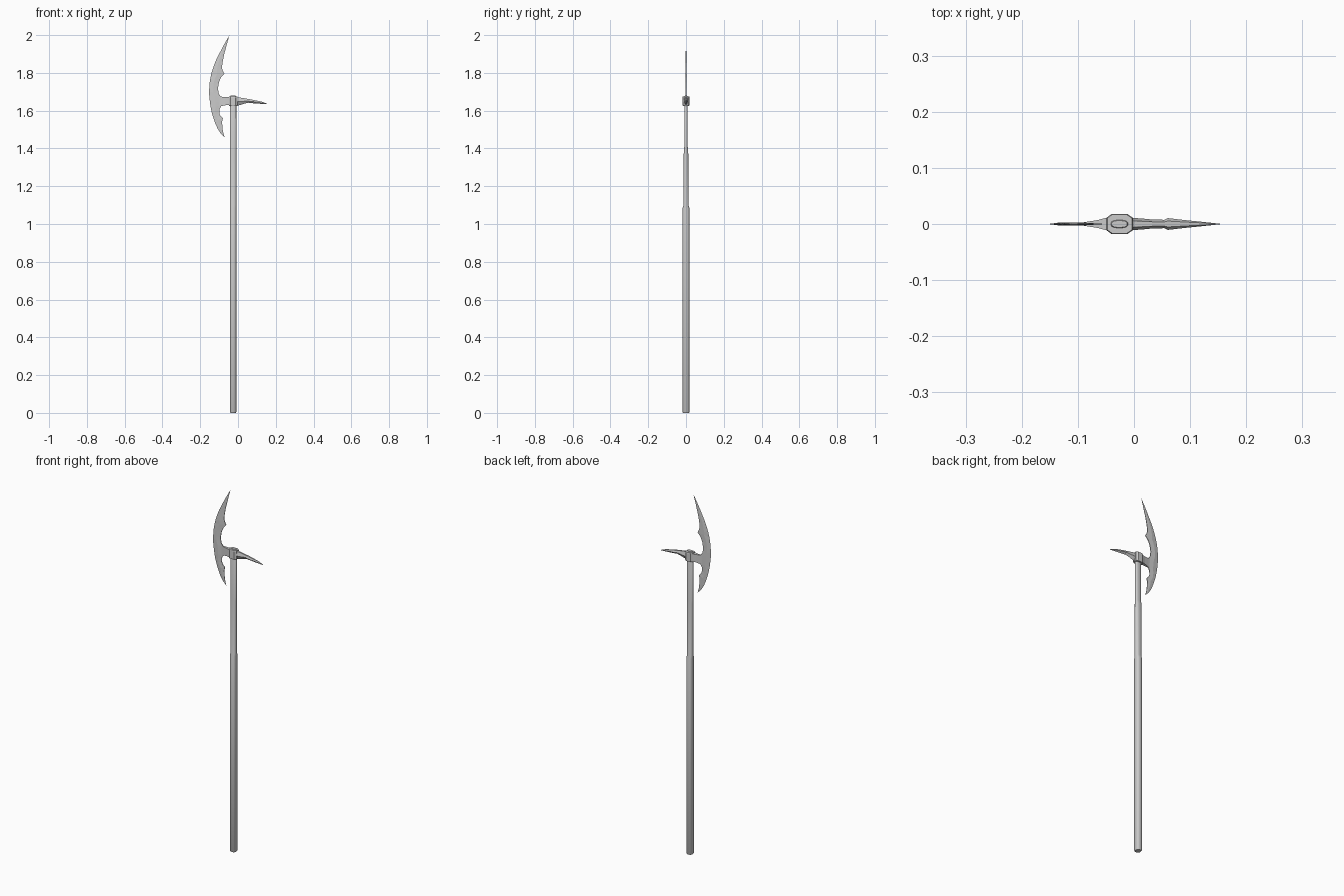
import bpy, bmesh, math


def make_object(name, verts, faces):
    bm = bmesh.new()
    vs = [bm.verts.new(v) for v in verts]
    for f in faces:
        bm.faces.new([vs[i] for i in f])
    bmesh.ops.remove_doubles(bm, verts=bm.verts, dist=0.00005)
    bmesh.ops.recalc_face_normals(bm, faces=bm.faces)
    me = bpy.data.meshes.new(name)
    bm.to_mesh(me)
    bm.free()
    ob = bpy.data.objects.new(name, me)
    bpy.context.collection.objects.link(ob)
    return ob


def loft(name, rings):
    """Join equal-length closed rings and cap both ends."""
    n = len(rings[0])
    verts = [p for r in rings for p in r]
    faces = [(k*n + i, k*n + (i+1) % n, (k+1)*n + (i+1) % n, (k+1)*n + i)
             for k in range(len(rings) - 1) for i in range(n)]
    faces += [tuple(range(n)), tuple(range((len(rings)-1)*n, len(rings)*n))]
    return make_object(name, verts, faces)


CX = -0.026  # shaft axis

# Shaft: rounded section, thinned in steps towards the head
def shaft_ring(z, hx, hy):
    ring = []
    for i in range(16):
        a = math.tau * (i + 0.5) / 16
        c, s = math.cos(a), math.sin(a)
        ring.append((CX + hx * math.copysign(abs(c)**0.75, c),
                     hy * math.copysign(abs(s)**0.75, s), z))
    return ring

shaft = loft("shaft", [shaft_ring(*s) for s in [
    (0, .0145, .0155), (.004, .017, .018), (1.085, .017, .018), (1.10, .017, .0135),
    (1.39, .017, .012), (1.41, .017, .009), (1.672, .017, .0085), (1.679, .014, .006)]])
bpy.context.view_layer.objects.active = shaft
shaft.select_set(True)
bpy.ops.object.shade_smooth_by_angle(angle=math.radians(35))

# Socket: eight-sided band around the shaft
plan = [(-.049, -.011), (-.040, -.018), (-.012, -.018), (-.002, -.011),
        (-.002, .011), (-.012, .018), (-.040, .018), (-.049, .011)]
def band(z, k=1.0):
    return [(CX + (x - CX) * k, y * k, z) for x, y in plan]
loft("socket", [band(1.626, .93), band(1.630), band(1.671), band(1.676, .93)])

# Neck: flares from blade thickness out to the socket
def box_ring(x, hy, z0, z1):
    return [(x, -hy, z0), (x, hy, z0), (x, hy, z1), (x, -hy, z1)]
loft("neck", [box_ring(*s) for s in [
    (-.112, .001, 1.612, 1.690), (-.090, .003, 1.624, 1.674),
    (-.065, .007, 1.629, 1.672), (-.046, .012, 1.629, 1.672)]])

# Back spike: ridged top, waist, then barbed drooping point
def spike_ring(x, top, low, wide, wide_z):
    return [(x, 0, low), (x, wide, wide_z), (x, wide * .5, top),
            (x, -wide * .5, top), (x, -wide, wide_z)]
loft("back_spike", [spike_ring(*s) for s in [
    (-.006, 1.672, 1.627, .011, 1.648), (.012, 1.669, 1.630, .010, 1.648),
    (.032, 1.666, 1.637, .008, 1.650), (.054, 1.662, 1.642, .0075, 1.652),
    (.060, 1.661, 1.641, .0105, 1.650), (.095, 1.654, 1.638, .0065, 1.646),
    (.125, 1.648, 1.636, .0035, 1.641), (.153, 1.637, 1.634, .0005, 1.636)]])

# Blade: crescent stations (outer x, outer z, inner x, inner z) from top to bottom
stations = [
    (-.045, 2.000, -.045, 2.000), (-.071, 1.955, -.060, 1.948),
    (-.096, 1.908, -.074, 1.895), (-.115, 1.870, -.082, 1.855),
    (-.128, 1.838, -.085, 1.828), (-.138, 1.808, -.081, 1.812),
    (-.143, 1.788, -.072, 1.796), (-.147, 1.768, -.090, 1.776),
    (-.150, 1.748, -.101, 1.750), (-.152, 1.722, -.106, 1.718),
    (-.153, 1.700, -.103, 1.692), (-.152, 1.675, -.090, 1.673),
    (-.149, 1.648, -.086, 1.648), (-.145, 1.620, -.088, 1.626),
    (-.140, 1.595, -.098, 1.608), (-.134, 1.572, -.099, 1.586),
    (-.129, 1.557, -.092, 1.571), (-.124, 1.542, -.080, 1.560),
    (-.117, 1.525, -.084, 1.542), (-.108, 1.505, -.083, 1.518),
    (-.092, 1.480, -.080, 1.490), (-.071, 1.460, -.071, 1.460)]
rings = []
for ox, oz, ix, iz in stations:
    mx, mz = ox + (ix - ox) * .45, oz + (iz - oz) * .45
    t = min(.003, .06 * math.hypot(ix - ox, iz - oz))
    rings.append([(ox, 0, oz), (mx, -t, mz), (ix, -t * .6, iz),
                  (ix, t * .6, iz), (mx, t, mz)])
n = len(rings)
verts = [p for r in rings for p in r]
faces = [(k*5 + i, k*5 + (i+1) % 5, k*5 + 5 + (i+1) % 5, k*5 + 5 + i)
         for k in range(n - 1) for i in range(5)]
# tip rings collapse to points, so drop the degenerate faces via triangles
faces = [f for f in faces if f[0] // 5 not in (0, n - 2)]
for base, tip in ((5, 0), ((n-2)*5, (n-1)*5)):
    faces += [(base + i, base + (i+1) % 5, tip) for i in range(5)]
blade = make_object("blade", verts, faces)
